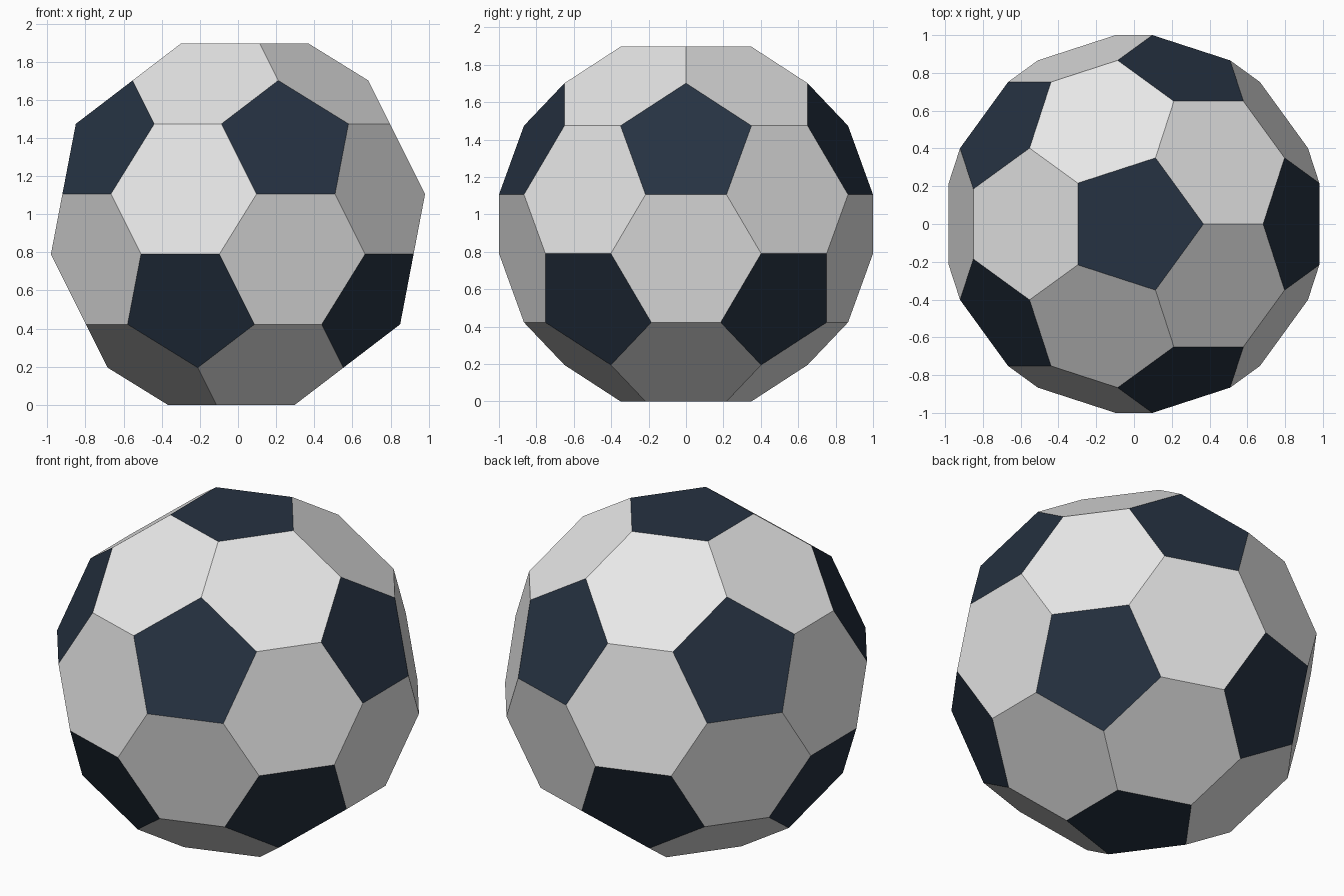
import bpy, bmesh, math

if "Cube" in bpy.data.objects:
    bpy.data.objects.remove(bpy.data.objects["Cube"])

EDGE = 4 / (1 + math.sqrt(5))            # icosahedron edge: gives a mid-edge radius of 1
RADIUS = EDGE * math.sin(math.radians(72))
CUT = 0.35                               # share of each edge cut off at a corner


def material(name, rgb):
    m = bpy.data.materials.new(name)
    m.diffuse_color = (*rgb, 1)
    m.use_nodes = True
    m.node_tree.nodes["Principled BSDF"].inputs["Base Color"].default_value = m.diffuse_color
    return m


# Ball: an icosahedron standing on a corner, with every corner cut to a pentagon
bm = bmesh.new()
bmesh.ops.create_icosphere(bm, subdivisions=1, radius=RADIUS)
for v in bm.verts:
    v.co = v.co.normalized() * RADIUS
bmesh.ops.bevel(bm, geom=bm.verts[:], offset=CUT * 100, offset_type='PERCENT',
                segments=1, profile=0.5, affect='VERTICES', clamp_overlap=False)
bmesh.ops.recalc_face_normals(bm, faces=bm.faces[:])

# Stand it on the ground
low = min(v.co.z for v in bm.verts)
bmesh.ops.translate(bm, verts=bm.verts[:], vec=(0, 0, -low))

# Pentagons are dark, hexagons are white
for f in bm.faces:
    f.material_index = 1 if len(f.verts) == 5 else 0
    f.smooth = False

mesh = bpy.data.meshes.new("ball")
bm.to_mesh(mesh)
bm.free()
mesh.materials.append(material("white panel", (0.80, 0.80, 0.80)))
mesh.materials.append(material("dark navy panel", (0.019, 0.032, 0.054)))
bpy.context.collection.objects.link(bpy.data.objects.new("ball", mesh))
